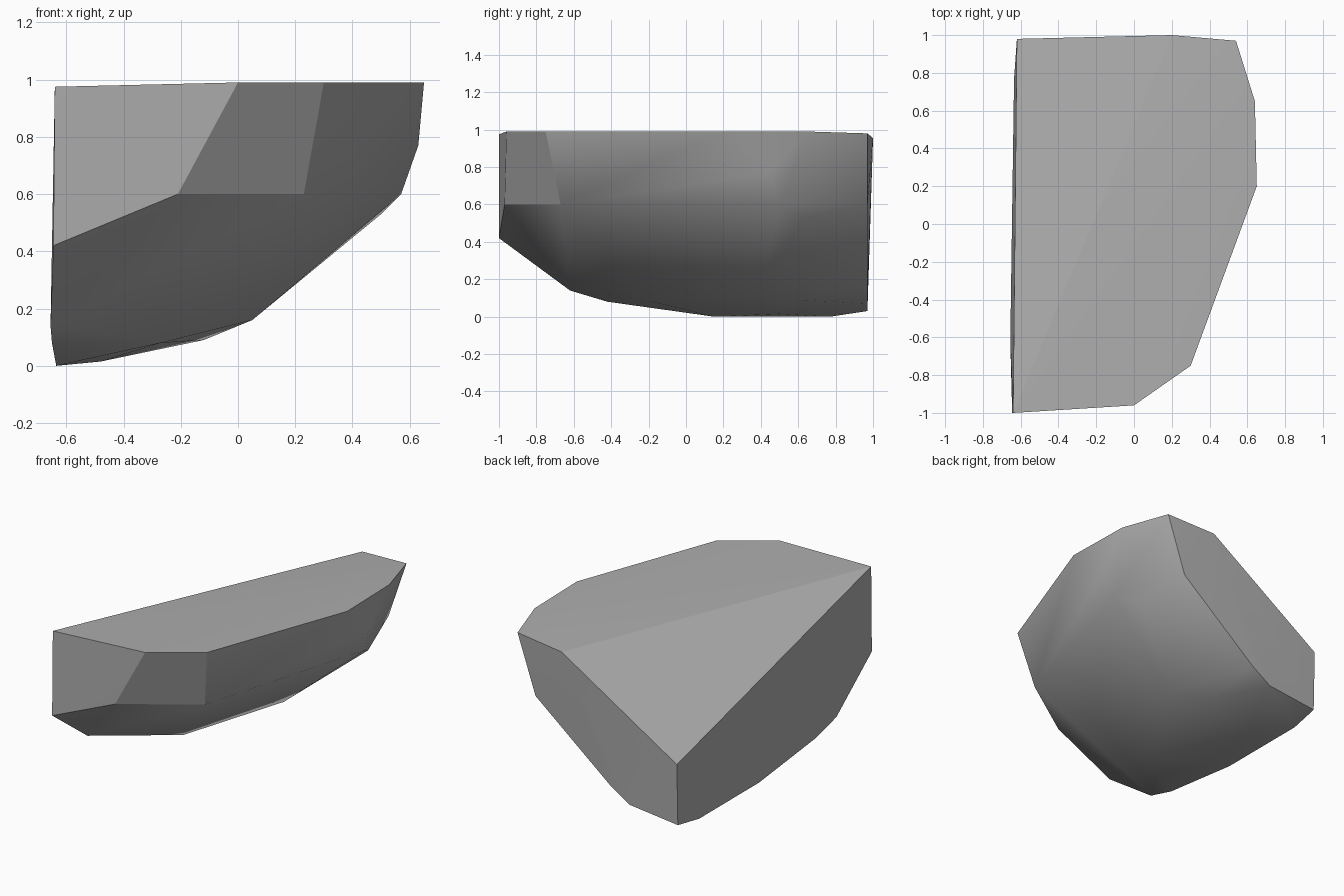
import bpy
import bmesh
import math

# Remove the default object only
default_object = bpy.data.objects.get("Cube")
if default_object is not None:
    bpy.data.objects.remove(default_object, do_unlink=True)


def make_material(name, colour):
    material = bpy.data.materials.new(name)
    material.use_nodes = True
    material.diffuse_color = colour
    shader = next(node for node in material.node_tree.nodes if node.type == "BSDF_PRINCIPLED")
    shader.inputs["Base Color"].default_value = colour
    return material


def hull_object(name, outlines, material):
    """Wrap one closed faceted skin around a set of outlines."""
    builder = bmesh.new()
    for outline in outlines:
        for point in outline:
            builder.verts.new(point)
    result = bmesh.ops.convex_hull(builder, input=builder.verts[:])
    unused = {item for item in result["geom_interior"] + result["geom_unused"]
              if isinstance(item, bmesh.types.BMVert)}
    bmesh.ops.delete(builder, geom=list(unused), context="VERTS")
    # Join nearly flat neighbours into broad facets
    bmesh.ops.dissolve_limit(builder, angle_limit=math.radians(1),
                             verts=builder.verts[:], edges=builder.edges[:])
    bmesh.ops.recalc_face_normals(builder, faces=builder.faces[:])
    mesh = bpy.data.meshes.new(name)
    builder.to_mesh(mesh)
    builder.free()
    mesh.materials.append(material)
    shape = bpy.data.objects.new(name, mesh)
    bpy.context.collection.objects.link(shape)
    return shape


# Upper rim, running from the front corner round to the back
rim = [(-.64, -1, .975), (0, -.96, .99), (.3, -.75, .99), (.65, .2, .99),
       (.64, .65, .99), (.54, .97, .98), (.2, 1, .955)]

# Belt where the upper facets meet the sloping underside
belt = [(-.645, -1, .42), (-.21, -.97, .6), (.23, -.67, .6), (.57, .5, .6),
        (.63, .45, .77), (.5, .63, .53), (.41, .97, .6)]

# Lower edge of the broad flat side
side_edge = [(-.655, -.62, .14), (-.65, -.42, .08), (-.635, .15, 0),
             (-.635, .77, 0), (-.62, .97, .03), (-.62, .98, .43)]

# Rounded underside
underside = [(-.27, -.18, .08), (.05, .4, .16), (-.12, .6, .09),
             (-.48, .5, .015), (-.13, .97, .16), (-.27, .97, .07)]

stone_grey = make_material("stone grey", (.42, .42, .42, 1))
stone = hull_object("stone_chunk", [rim, belt, side_edge, underside], stone_grey)

# Soft shading across the rounded facets, with crisp broken edges
bpy.ops.object.select_all(action="DESELECT")
stone.select_set(True)
bpy.context.view_layer.objects.active = stone
bpy.ops.object.shade_smooth_by_angle(angle=math.radians(30))
